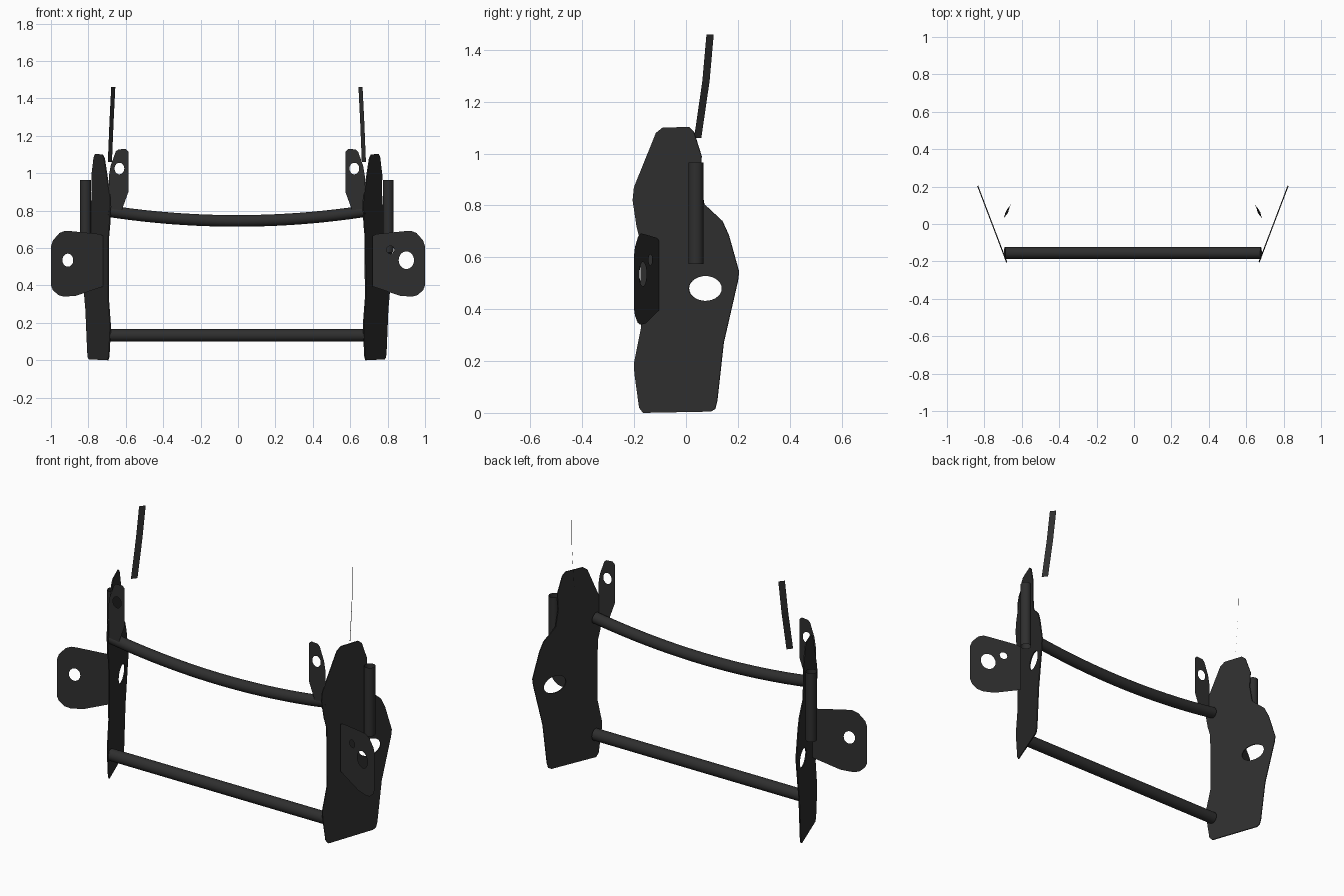
import bpy, bmesh, math
from mathutils import Vector

cube = bpy.data.objects.get("Cube")
if cube:
    bpy.data.objects.remove(cube)

steel = bpy.data.materials.new("dark_steel")
steel.use_nodes = True
colour = (0.028, 0.028, 0.028, 1)
steel.diffuse_color = colour
steel.node_tree.nodes["Principled BSDF"].inputs["Base Color"].default_value = colour

SHIFT = -0.006   # the frame sits slightly off centre


def finish(bm, name, smooth=False):
    mesh = bpy.data.meshes.new(name)
    bm.to_mesh(mesh)
    bm.free()
    mesh.materials.append(steel)
    obj = bpy.data.objects.new(name, mesh)
    bpy.context.collection.objects.link(obj)
    if smooth:
        bpy.ops.object.select_all(action='DESELECT')
        obj.select_set(True)
        bpy.context.view_layer.objects.active = obj
        bpy.ops.object.shade_smooth_by_angle(angle=math.radians(40))
    return obj


def ellipse(u, v, ru, rv, n=28):
    return [(u + ru * math.cos(2 * math.pi * i / n), v + rv * math.sin(2 * math.pi * i / n))
            for i in range(n)]


def sheet(name, outline, holes, place):
    """Flat sheet with holes; place() maps the 2D drawing into space."""
    bm = bmesh.new()
    edges = []
    for loop in [outline] + holes:
        verts = [bm.verts.new((u, v, 0)) for u, v in loop]
        edges += [bm.edges.new((verts[i - 1], verts[i])) for i in range(len(verts))]
    bmesh.ops.triangle_fill(bm, use_beauty=True, edges=edges, normal=(0, 0, 1))
    for v in bm.verts:
        v.co = place(v.co.x, v.co.y)
    bmesh.ops.recalc_face_normals(bm, faces=bm.faces)
    return finish(bm, name)


def tube(name, path, radius, side, capped=True, n=20):
    """Round bar: rings across 'side' and the path normal, joined along the path."""
    bm = bmesh.new()
    rings = []
    for i, p in enumerate(path):
        along = (path[min(i + 1, len(path) - 1)] - path[max(i - 1, 0)]).normalized()
        other = along.cross(side)
        rings.append([bm.verts.new(p + radius * (math.cos(a) * side + math.sin(a) * other))
                      for a in (2 * math.pi * k / n for k in range(n))])
    for a, b in zip(rings, rings[1:]):
        for k in range(n):
            bm.faces.new((a[k - 1], a[k], b[k], b[k - 1]))
    if capped:
        bm.faces.new(rings[0])
        bm.faces.new(rings[-1])
    bmesh.ops.recalc_face_normals(bm, faces=bm.faces)
    return finish(bm, name, True)


# Cross bars: straight below, sagging above
Y = Vector((0, 1, 0))
HALF = 0.685
steps = [i / 12 - 1 for i in range(25)]
tube("lower_cross_bar", [Vector((SHIFT + s * HALF, -0.155, 0.133)) for s in (-1, 1)], 0.033, Y)
tube("upper_cross_bar", [Vector((SHIFT + t * HALF, -0.155, 0.745 + 0.052 * t * t)) for t in steps],
     0.031, Y)

# Drawn outlines: plate in (y, z), the others in (x, z)
PLATE = [(-0.165, 0), (0.095, 0.005), (0.112, 0.015), (0.12, 0.045), (0.145, 0.27),
         (0.2, 0.51), (0.204, 0.545), (0.165, 0.685), (0.14, 0.74), (0.07, 0.805),
         (0.055, 0.9), (0.06, 0.99), (0.03, 1.085), (0.01, 1.103), (-0.09, 1.1),
         (-0.115, 1.08), (-0.2, 0.87), (-0.205, 0.82), (-0.19, 0.72), (-0.175, 0.66),
         (-0.172, 0.33), (-0.2, 0.19), (-0.198, 0.15), (-0.18, 0.02)]
EAR = [(0.72, 0.395), (0.865, 0.345), (0.93, 0.34), (0.96, 0.348), (0.99, 0.375),
       (1, 0.4), (1, 0.61), (0.99, 0.64), (0.955, 0.68), (0.925, 0.692), (0.89, 0.69),
       (0.74, 0.675), (0.72, 0.665)]
TAB = [(0.62, 0.79), (0.685, 0.79), (0.685, 0.98), (0.675, 1.04), (0.648, 1.115),
       (0.635, 1.127), (0.595, 1.13), (0.58, 1.115), (0.58, 0.9)]

for s, label in ((1, "left"), (-1, "right")):
    # Side plate, splayed outwards to the rear
    plate = sheet(label + "_side_plate", PLATE, [ellipse(0.075, 0.48, 0.064, 0.048)],
                  lambda y, z: (SHIFT + s * (0.68 + (y + 0.19) * 0.38), y, z))
    thick = plate.modifiers.new("thickness", 'SOLIDIFY')
    thick.thickness = 0.006
    thick.offset = 0

    # Ear standing square to the side plate
    if s > 0:
        holes = [ellipse(0.9, 0.535, 0.041, 0.047), ellipse(0.815, 0.59, 0.021, 0.021, 16)]
    else:
        holes = [ellipse(0.91, 0.535, 0.029, 0.035)]
    sheet(label + "_ear", EAR, holes,
          lambda x, z: (s * x, -0.105 - (x - 0.72) * 0.34, z))

    # Upper tab with a bolt hole
    sheet(label + "_upper_tab", TAB, [ellipse(0.628, 1.025, 0.026, 0.031)],
          lambda x, z: (SHIFT + s * x, -0.182, z))

    # Open vertical post outside the plate
    tube(label + "_post", [Vector((SHIFT + s * 0.809, 0.038, z)) for z in (0.575, 0.965)],
         0.029, Y, capped=False)

    # Thin bent strap floating above the plate
    bm = bmesh.new()
    rows = []
    for x, y, z in ((0.679, 0.045, 1.06), (0.67, 0.077, 1.28), (0.661, 0.093, 1.46)):
        rows.append([bm.verts.new((SHIFT + s * (x + d * 0.011), y - d * 0.014, z))
                     for d in (-1, 1)])
    for a, b in zip(rows, rows[1:]):
        bm.faces.new((a[0], a[1], b[1], b[0]))
    finish(bm, label + "_strap")
